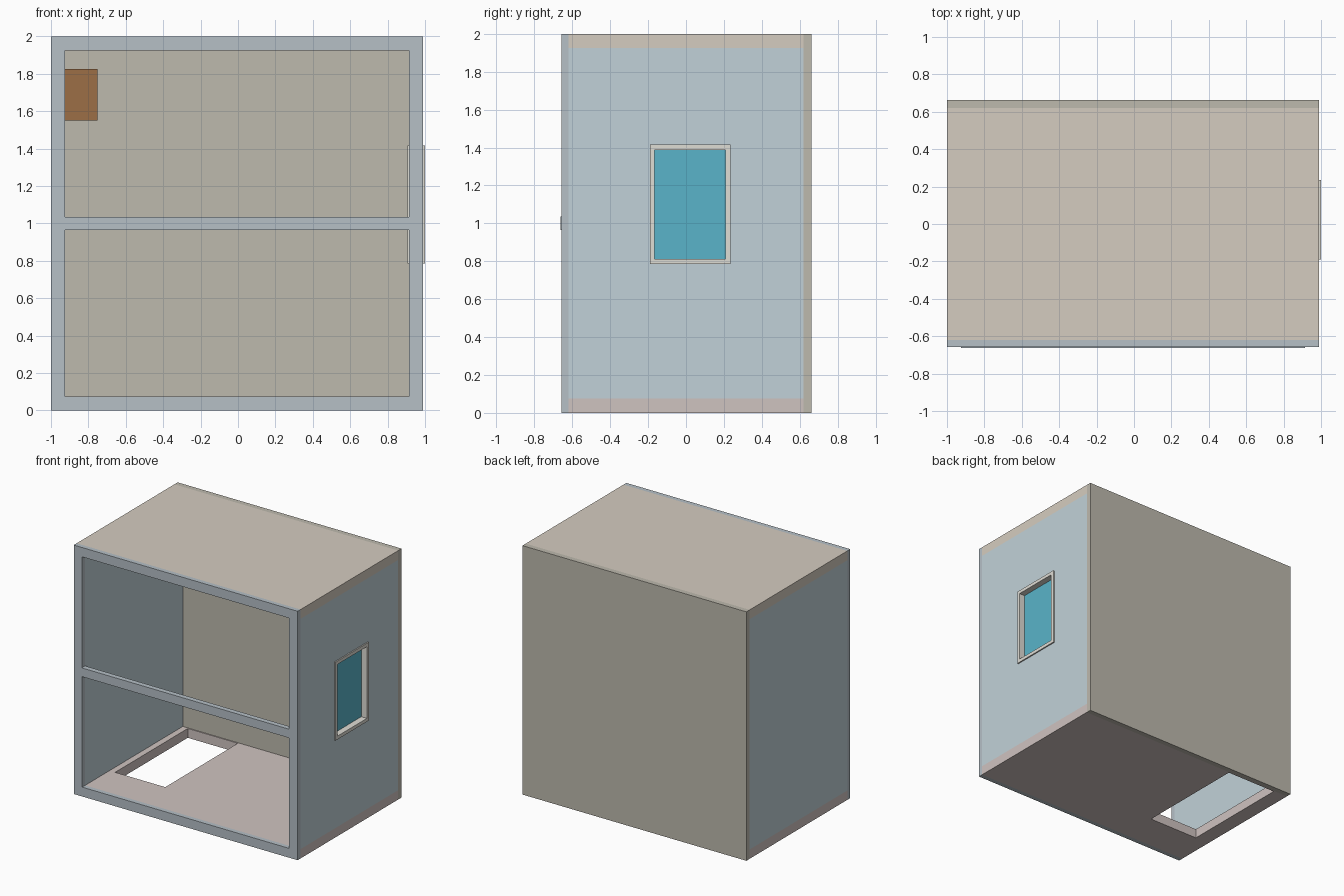
import bpy, bmesh

if "Cube" in bpy.data.objects:
    bpy.data.objects.remove(bpy.data.objects["Cube"])

def material(name, r, g, b):
    m = bpy.data.materials.new(name)
    m.diffuse_color = tuple((c / 255) ** 2.2 for c in (r, g, b)) + (1,)
    m.use_nodes = True
    m.node_tree.nodes["Principled BSDF"].inputs["Base Color"].default_value = m.diffuse_color
    return m

WALL = material("pale_blue", 192, 208, 215)
BACK = material("warm_grey", 188, 184, 172)
ROOF = material("beige", 212, 203, 190)
FLOOR = material("pinkish", 206, 194, 191)
FRAME = material("blue_grey", 180, 190, 197)
TRIM = material("off_white", 222, 220, 212)
GLASS = material("teal", 90, 178, 200)
WOOD = material("brown", 155, 110, 72)

def finish(name, bm, mat):
    bmesh.ops.recalc_face_normals(bm, faces=bm.faces)
    me = bpy.data.meshes.new(name)
    bm.to_mesh(me)
    bm.free()
    me.materials.append(mat)
    ob = bpy.data.objects.new(name, me)
    bpy.context.collection.objects.link(ob)
    return ob

def box(name, x, y, z, mat):
    """Box from (min, max) ranges."""
    bm = bmesh.new()
    bmesh.ops.create_cube(bm, size=1)
    for v in bm.verts:
        v.co = [r[0] if c < 0 else r[1] for c, r in zip(v.co, (x, y, z))]
    return finish(name, bm, mat)

def holed_slab(name, axis, depth, outer, hole, mat):
    """Slab across `axis` with a rectangular hole; outer/hole = (u0, u1, v0, v1)."""
    bm = bmesh.new()
    def corners(r, d):
        out = []
        for u, v in ((r[0], r[2]), (r[1], r[2]), (r[1], r[3]), (r[0], r[3])):
            p = [u, v]
            p.insert(axis, d)
            out.append(bm.verts.new(p))
        return out
    loops = [corners(outer, depth[0]), corners(outer, depth[1]),
             corners(hole, depth[1]), corners(hole, depth[0])]
    for a, b in zip(loops, loops[1:] + loops[:1]):
        for i in range(4):
            j = (i + 1) % 4
            bm.faces.new((a[i], a[j], b[j], b[i]))
    return finish(name, bm, mat)

L, R = -1.0, 0.99            # outer faces of the side walls
YF, YB = -0.62, 0.62         # room depth
T = 0.075                    # shell thickness
window = (-0.19, 0.235, 0.785, 1.415)

# Shell
holed_slab("floor", 2, (0, T), (L, R, YF, YB), (-0.875, -0.43, -0.31, 0.612), FLOOR)
box("roof", (L, R), (YF, YB), (2 - T, 2), ROOF)
box("back_wall", (L, R), (YB, 0.662), (0, 2), BACK)
box("left_wall", (L, L + T), (YF, YB), (T, 2 - T), WALL)
holed_slab("right_wall", 0, (R - T, R), (YF, YB, T, 2 - T), window, WALL)

# Open front with its cross bar
holed_slab("front_frame", 1, (-0.657, YF), (L, R, 0, 2), (L + T, R - T, T, 2 - T), FRAME)
box("front_cross_bar", (L + T, R - T), (-0.662, YF), (0.965, 1.035), FRAME)

# Window
inner = (-0.165, 0.208, 0.812, 1.388)
holed_slab("window_frame", 0, (R - T - 0.01, 1.0), window, inner, TRIM)
box("window_pane", (0.935, 0.95), inner[:2], inner[2:], GLASS)

# Small cabinet high in the back left corner
box("wall_cabinet", (L + T, -0.752), (0.15, YB), (1.55, 1.825), WOOD)
